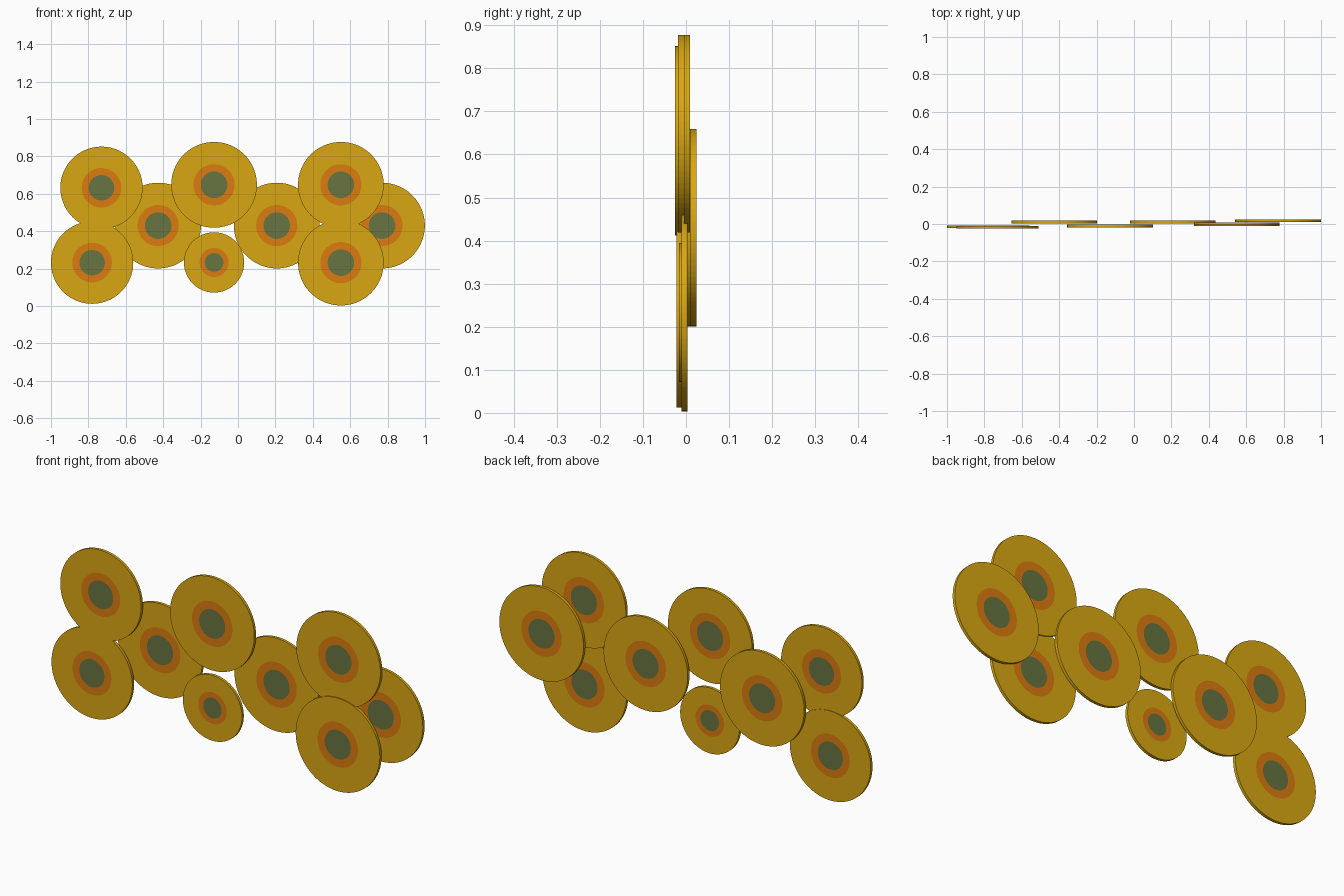
import bpy, bmesh, math
from mathutils import Vector

cube = bpy.data.objects.get("Cube")
if cube:
    bpy.data.objects.remove(cube, do_unlink=True)


def make_material(name, color):
    mat = bpy.data.materials.new(name)
    mat.use_nodes = True
    mat.diffuse_color = (*color, 1)
    bsdf = next(n for n in mat.node_tree.nodes if n.type == 'BSDF_PRINCIPLED')
    bsdf.inputs["Base Color"].default_value = (*color, 1)
    return mat


# Ordered from the centre of a disc to its rim
MATERIALS = [
    make_material("olive green", (0.136, 0.176, 0.052)),
    make_material("burnt orange", (0.72, 0.20, 0.005)),
    make_material("golden yellow", (0.70, 0.39, 0.006)),
]
CORE, RING = 0.31, 0.48      # colour borders as fractions of the radius
HALF = 0.007                 # half the thickness


def make_disc(name, x, y, z, radius):
    """Thin disc facing front, lathed around the y axis, with concentric colours."""
    steps = [0, CORE * radius, RING * radius, radius]
    profile = [(r, -HALF) for r in steps] + [(r, HALF) for r in reversed(steps)]
    bm = bmesh.new()
    verts = [bm.verts.new((r, d, 0)) for r, d in profile]
    edges = [bm.edges.new(pair) for pair in zip(verts, verts[1:])]
    bmesh.ops.spin(bm, geom=verts + edges, cent=(0, 0, 0), axis=(0, 1, 0),
                   angle=math.tau, steps=96, use_duplicate=False)
    bmesh.ops.remove_doubles(bm, verts=bm.verts, dist=0.0001)
    bmesh.ops.recalc_face_normals(bm, faces=bm.faces)
    # Colour by distance from the axis
    for face in bm.faces:
        c = face.calc_center_median()
        dist = Vector((c.x, c.z)).length / radius
        face.material_index = 0 if dist < CORE * 0.99 else 1 if dist < RING * 0.99 else 2
    mesh = bpy.data.meshes.new(name)
    bm.to_mesh(mesh)
    bm.free()
    for mat in MATERIALS:
        mesh.materials.append(mat)
    obj = bpy.data.objects.new(name, mesh)
    obj.location = (x, y, z)
    bpy.context.collection.objects.link(obj)


BIG, MEDIUM, SMALL = 0.229, 0.22, 0.161

# Front layer
make_disc("upper_right_disc", -0.73, -0.018, 0.632, MEDIUM)
make_disc("lower_right_disc", -0.78, -0.015, 0.232, MEDIUM)
make_disc("upper_middle_disc", -0.128, -0.011, 0.648, BIG)
make_disc("small_middle_disc", -0.128, -0.009, 0.233, SMALL)
make_disc("lower_left_disc", 0.55, -0.003, 0.232, BIG)
make_disc("upper_left_disc", 0.55, 0.002, 0.648, BIG)

# Back layer
make_disc("back_right_disc", -0.427, 0.011, 0.43, BIG)
make_disc("back_middle_disc", 0.207, 0.011, 0.43, BIG)
make_disc("back_left_disc", 0.77, 0.017, 0.43, BIG)
